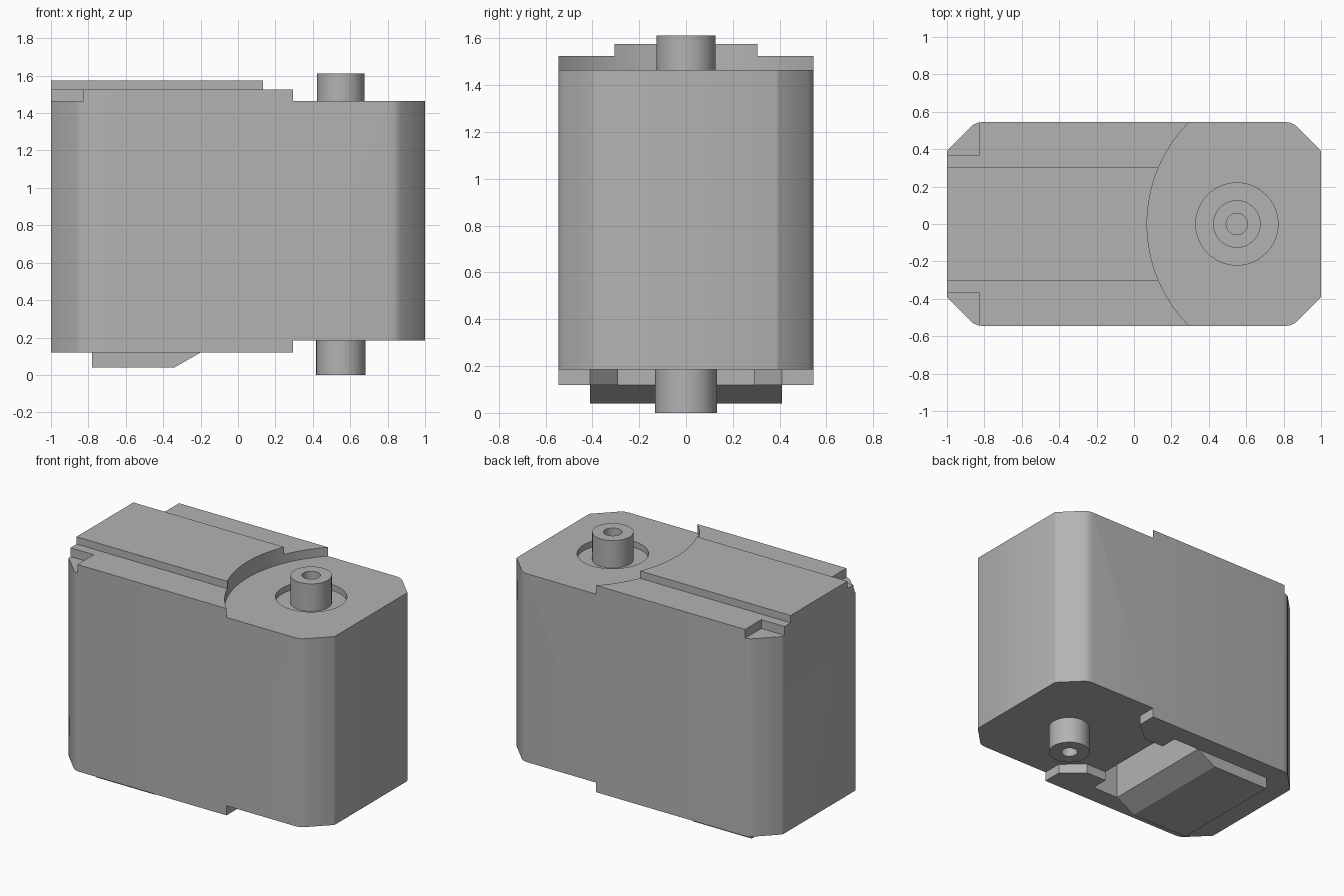
import bpy, bmesh, math
from mathutils import Matrix

if "Cube" in bpy.data.objects:
    bpy.data.objects.remove(bpy.data.objects["Cube"], do_unlink=True)

grey = bpy.data.materials.new("light_grey")
grey.use_nodes = True
COLOUR = (0.45, 0.45, 0.45, 1)
grey.diffuse_color = COLOUR
grey.node_tree.nodes["Principled BSDF"].inputs["Base Color"].default_value = COLOUR

PIN_X = 0.55


def finish(name, bm):
    bmesh.ops.recalc_face_normals(bm, faces=bm.faces)
    mesh = bpy.data.meshes.new(name)
    bm.to_mesh(mesh)
    bm.free()
    mesh.materials.append(grey)
    obj = bpy.data.objects.new(name, mesh)
    bpy.context.collection.objects.link(obj)
    return obj


def prism(name, outline, low, high, turn=None):
    """Extrude an outline from low to high along z, then turn it if asked."""
    bm = bmesh.new()
    face = bm.faces.new([bm.verts.new((a, b, low)) for a, b in outline])
    top = bmesh.ops.extrude_face_region(bm, geom=[face])["geom"]
    bmesh.ops.translate(bm, vec=(0, 0, high - low),
                        verts=[g for g in top if isinstance(g, bmesh.types.BMVert)])
    if turn:
        bm.transform(turn)
    return finish(name, bm)


def box(name, x0, x1, y0, y1, z0, z1):
    return prism(name, [(x0, y0), (x1, y0), (x1, y1), (x0, y1)], z0, z1)


def circle(cx, r, n):
    return [(cx + r * math.cos(math.tau * i / n), r * math.sin(math.tau * i / n))
            for i in range(n)]


def lathe(name, profile, steps=64):
    """Revolve a radius and height profile about the pin axis."""
    bm = bmesh.new()
    verts = [bm.verts.new((r, 0, z)) for r, z in profile]
    edges = [bm.edges.new(pair) for pair in zip(verts, verts[1:])]
    bmesh.ops.spin(bm, geom=verts + edges, cent=(0, 0, 0), axis=(0, 0, 1),
                   angle=math.tau, steps=steps)
    bmesh.ops.remove_doubles(bm, verts=bm.verts, dist=0.0001)
    bmesh.ops.translate(bm, vec=(PIN_X, 0, 0), verts=bm.verts)
    return finish(name, bm)


def smooth(obj):
    bpy.ops.object.select_all(action="DESELECT")
    obj.select_set(True)
    bpy.context.view_layer.objects.active = obj
    bpy.ops.object.shade_smooth_by_angle(angle=math.radians(28))


def cut(obj, cutter):
    mod = obj.modifiers.new("cut", "BOOLEAN")
    mod.operation, mod.solver, mod.object = "DIFFERENCE", "EXACT", cutter
    bpy.context.view_layer.objects.active = obj
    bpy.ops.object.modifier_apply(modifier=mod.name)
    bpy.data.objects.remove(cutter, do_unlink=True)


# Housing outline: one corner chamfer with softened ends, mirrored round
corner = [(1, 0.385), (0.997, 0.394), (0.87, 0.521), (0.857, 0.532), (0.838, 0.541), (0.81, 0.545)]
half = corner + [(-x, y) for x, y in reversed(corner)]
housing = prism("housing", half + [(x, -y) for x, y in reversed(half)], 0.12, 1.575)

# Curved shoulder on the top, around the upper pin
cut(housing, prism("shoulder_cutter", circle(0.8425, 0.7725, 128), 1.465, 1.8))
cut(housing, box("end_cutter", 0.8, 1.7, -0.9, 0.9, 1.465, 1.8))

# Lower side ledges and the notches at the left end
for side in (-1, 1):
    ledge = sorted((side * 0.305, side * 0.8))
    notch = sorted((side * 0.37, side * 0.8))
    cut(housing, box("ledge_cutter", -1.2, 1.2, *ledge, 1.525, 1.8))
    cut(housing, box("notch_cutter", -1.2, -0.825, *notch, 1.465, 1.7))

# Shallow round recess around the upper pin
cut(housing, prism("recess_cutter", circle(PIN_X, 0.22, 64), 1.425, 1.8))

# Stepped underside and the deep slot beside it
step = [(1.2, 0.8), (0.295, 0.8), (0.295, 0.41), (0.155, 0.29), (-0.1, 0.29)]
cut(housing, prism("step_cutter", step + [(x, -y) for x, y in reversed(step)], -0.1, 0.185))
cut(housing, box("slot_cutter", -0.2, 0, -0.41, 0.41, -0.1, 0.45))
smooth(housing)

# Ramped foot under the left half
side_profile = [(-0.78, 0.04), (-0.34, 0.04), (-0.2, 0.12), (-0.25, 0.16), (-0.78, 0.16)]
prism("ramped_foot", side_profile, -0.41, 0.41, Matrix.Rotation(math.pi / 2, 4, "X"))

# Hollow pins above and below
smooth(lathe("upper_pin", [(0.127, 1.4), (0.127, 1.612), (0.057, 1.612), (0.057, 1.45), (0, 1.45)]))
smooth(lathe("lower_pin", [(0.132, 0.25), (0.132, 0), (0.053, 0), (0.053, 0.16), (0, 0.16)]))
